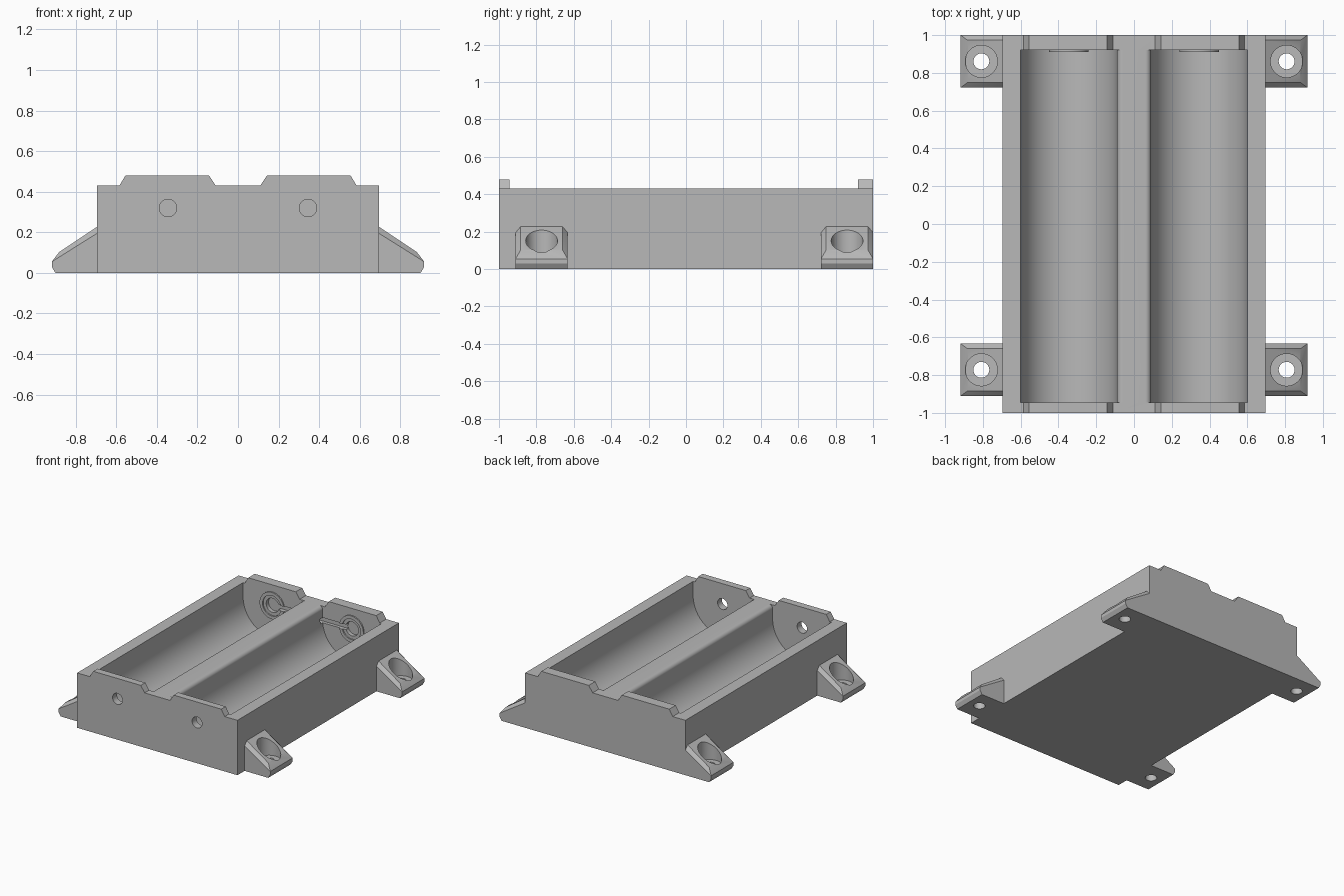
import bpy, bmesh
from math import sin, cos, pi, radians
from mathutils import Vector

if "Cube" in bpy.data.objects:
    bpy.data.objects.remove(bpy.data.objects["Cube"], do_unlink=True)

GREY = (0.48, 0.48, 0.48, 1)
plastic = bpy.data.materials.new("grey plastic")
plastic.use_nodes = True
plastic.diffuse_color = GREY
plastic.node_tree.nodes["Principled BSDF"].inputs["Base Color"].default_value = GREY


def add_object(name, bm):
    bmesh.ops.recalc_face_normals(bm, faces=bm.faces)
    mesh = bpy.data.meshes.new(name)
    bm.to_mesh(mesh)
    bm.free()
    mesh.materials.append(plastic)
    ob = bpy.data.objects.new(name, mesh)
    bpy.context.scene.collection.objects.link(ob)
    return ob


def prism(name, pts, lo, hi, axis="Y"):
    """Extrude an (x, z) outline along Y, or an (x, y) outline along Z."""
    bm = bmesh.new()
    place = (lambda a, b, c: (a, c, b)) if axis == "Y" else (lambda a, b, c: (a, b, c))
    face = bm.faces.new([bm.verts.new(place(a, b, lo)) for a, b in pts])
    moved = bmesh.ops.extrude_face_region(bm, geom=[face])["geom"]
    verts = [v for v in moved if isinstance(v, bmesh.types.BMVert)]
    bmesh.ops.translate(bm, verts=verts, vec=Vector(place(0, 0, hi - lo)))
    return add_object(name, bm)


def arc(cx, cy, r, start, end, n):
    return [(cx + r * cos(start + (end - start) * i / n),
             cy + r * sin(start + (end - start) * i / n)) for i in range(n + 1)]


def circle(cx, cy, r, n=40):
    return arc(cx, cy, r, 0, 2 * pi, n)[:-1]


def rect(x0, x1, y0, y1):
    return [(x0, y0), (x1, y0), (x1, y1), (x0, y1)]


def cut(ob, cutters):
    """Subtract the cutters, bake the result and remove the cutters."""
    for c in cutters:
        c.hide_render = True
        mod = ob.modifiers.new("cut", "BOOLEAN")
        mod.operation, mod.solver, mod.object = "DIFFERENCE", "EXACT", c
    graph = bpy.context.evaluated_depsgraph_get()
    mesh = bpy.data.meshes.new_from_object(ob.evaluated_get(graph))
    ob.modifiers.clear()
    ob.data = mesh
    for c in cutters:
        bpy.data.objects.remove(c, do_unlink=True)


def smooth(ob):
    bpy.ops.object.select_all(action="DESELECT")
    ob.select_set(True)
    bpy.context.view_layer.objects.active = ob
    bpy.ops.object.shade_smooth_by_angle(angle=radians(30))


W, RIM, TAB = 0.695, 0.43, 0.48      # half width, rim height, tab height
FRONT, BACK = -0.945, 0.92           # inner faces of the end walls
CX, CZ, R = 0.345, 0.32, 0.255       # trough axis and radius

# Case: outline with two raised tabs on the end walls
half = [(0.11, RIM), (0.143, TAB), (0.555, TAB), (0.585, RIM), (W, RIM), (W, 0)]
outline = half + [(-x, z) for x, z in reversed(half)]
case = prism("case", outline, -1, 1)
cutters = [prism("tab_gap", rect(-1, 1, RIM, 0.6), FRONT, BACK)]

# Twin troughs with a rounded ridge between them, and contact holes
trough = ([(CX + R, 0.6)] + arc(CX, CZ, R, 0, -pi, 40)
          + arc(0.06, 0.40, 0.03, 0, pi / 2, 8) + [(0.06, 0.6)])
for s in (-1, 1):
    cutters.append(prism("trough_cut", [(s * x, z) for x, z in trough], FRONT, BACK))
    cutters.append(prism("front_hole", circle(s * CX, CZ, 0.043), -1.1, -0.9))
    cutters.append(prism("contact_recess", circle(s * CX, CZ, 0.055), 0.9, 0.95))


def wire_slot():
    return prism("wire_slot", rect(-CX, CX, CZ - 0.02, CZ + 0.02), 0.89, 0.945)


cutters.append(wire_slot())
cut(case, cutters)
smooth(case)

# Raised contact rings on the back wall
for s, side in ((-1, "right"), (1, "left")):
    ring = prism(side + "_contact_ring", circle(s * CX, CZ, 0.105), 0.91, BACK)
    cut(ring, [prism("ring_bore", circle(s * CX, CZ, 0.08), 0.9, 0.93), wire_slot()])
    smooth(ring)

# Mounting feet: bevelled wedges with counterbored screw holes
lower = [(W, 0), (0.9, 0), (0.918, 0.03), (0.918, 0.055), (W, 0.195)]
upper = [(W, 0.227), (0.882, 0.102)]
for s, side in ((-1, "right"), (1, "left")):
    for y, end in ((-0.772, "front"), (0.861, "back")):
        bm = bmesh.new()
        for pts, w in ((lower, 0.139), (upper, 0.112)):
            for x, z in pts:
                for d in (-w, w):
                    bm.verts.new((s * x, y + d, z))
        bmesh.ops.convex_hull(bm, input=bm.verts)
        bmesh.ops.dissolve_limit(bm, angle_limit=0.01, verts=bm.verts, edges=bm.edges)
        foot = add_object(end + "_" + side + "_foot", bm)
        cut(foot, [prism("screw_hole", circle(s * 0.808, y, 0.042), -0.1, 0.3, "Z"),
                   prism("counterbore", circle(s * 0.808, y, 0.085), 0.06, 0.3, "Z")])
        smooth(foot)
